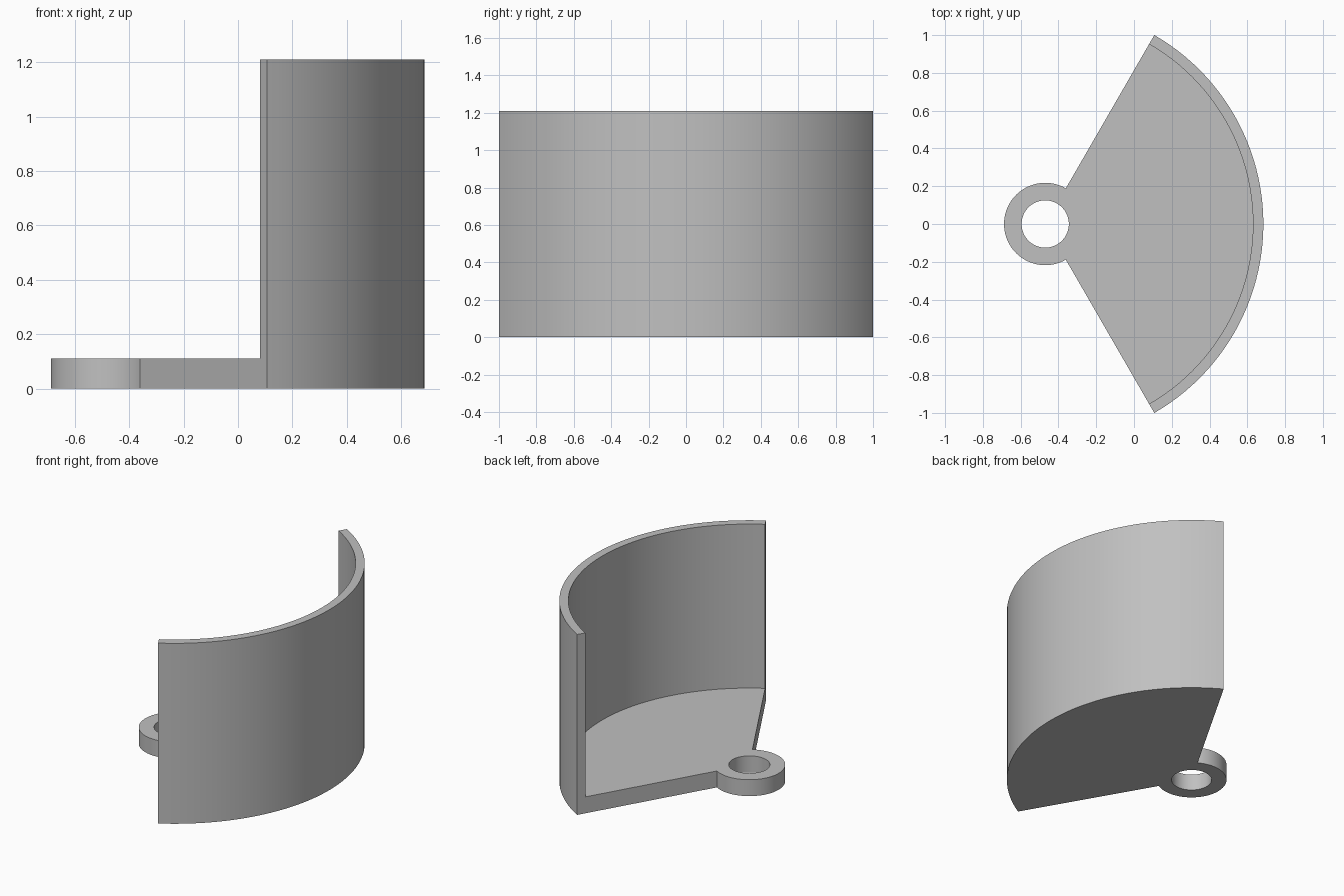
import bpy
import bmesh
import math

if "Cube" in bpy.data.objects:
    bpy.data.objects.remove(bpy.data.objects["Cube"], do_unlink=True)

PIVOT_X = -0.47
HOLE, RING, INNER, OUTER = 0.125, 0.218, 1.10, 1.155
FLOOR, TOP = 0.11, 1.21
HALF = math.radians(60)

grey = bpy.data.materials.new("plain grey")
grey.use_nodes = True
colour = (0.53, 0.53, 0.53, 1)
grey.diffuse_color = colour
grey.node_tree.nodes["Principled BSDF"].inputs["Base Color"].default_value = colour


def sweep(bm, profile, start, end, steps, skip=(), caps=False):
    """Turn a closed (radius, height) profile about the pivot, leaving out skipped sides."""
    rows = []
    for i in range(steps + 1):
        a = start + (end - start) * i / steps
        rows.append([bm.verts.new((PIVOT_X + r * math.cos(a), r * math.sin(a), z))
                     for r, z in profile])
    n = len(profile)
    for a, b in zip(rows, rows[1:]):
        for j in range(n):
            if j not in skip:
                k = (j + 1) % n
                bm.faces.new((a[j], a[k], b[k], b[j]))
    if caps:
        bm.faces.new(rows[0])
        bm.faces.new(rows[-1])


bm = bmesh.new()
# Wedge floor and upright curved wall, open where it meets the ring
tray = [(RING, 0), (OUTER, 0), (OUTER, TOP), (INNER, TOP), (INNER, FLOOR), (RING, FLOOR)]
sweep(bm, tray, -HALF, HALF, 48, skip=(5,), caps=True)
# Pivot ring: the part joined to the floor, then the free part
ring = [(HOLE, 0), (RING, 0), (RING, FLOOR), (HOLE, FLOOR)]
sweep(bm, ring, -HALF, HALF, 48, skip=(1,))
sweep(bm, ring, HALF, 2 * math.pi - HALF, 96)

bmesh.ops.remove_doubles(bm, verts=bm.verts, dist=0.0005)
bmesh.ops.recalc_face_normals(bm, faces=bm.faces)
mesh = bpy.data.meshes.new("curved_guard")
bm.to_mesh(mesh)
bm.free()
mesh.materials.append(grey)
guard = bpy.data.objects.new("curved_guard", mesh)
bpy.context.collection.objects.link(guard)

bpy.ops.object.select_all(action='DESELECT')
bpy.context.view_layer.objects.active = guard
guard.select_set(True)
bpy.ops.object.shade_smooth_by_angle(angle=math.radians(30))
